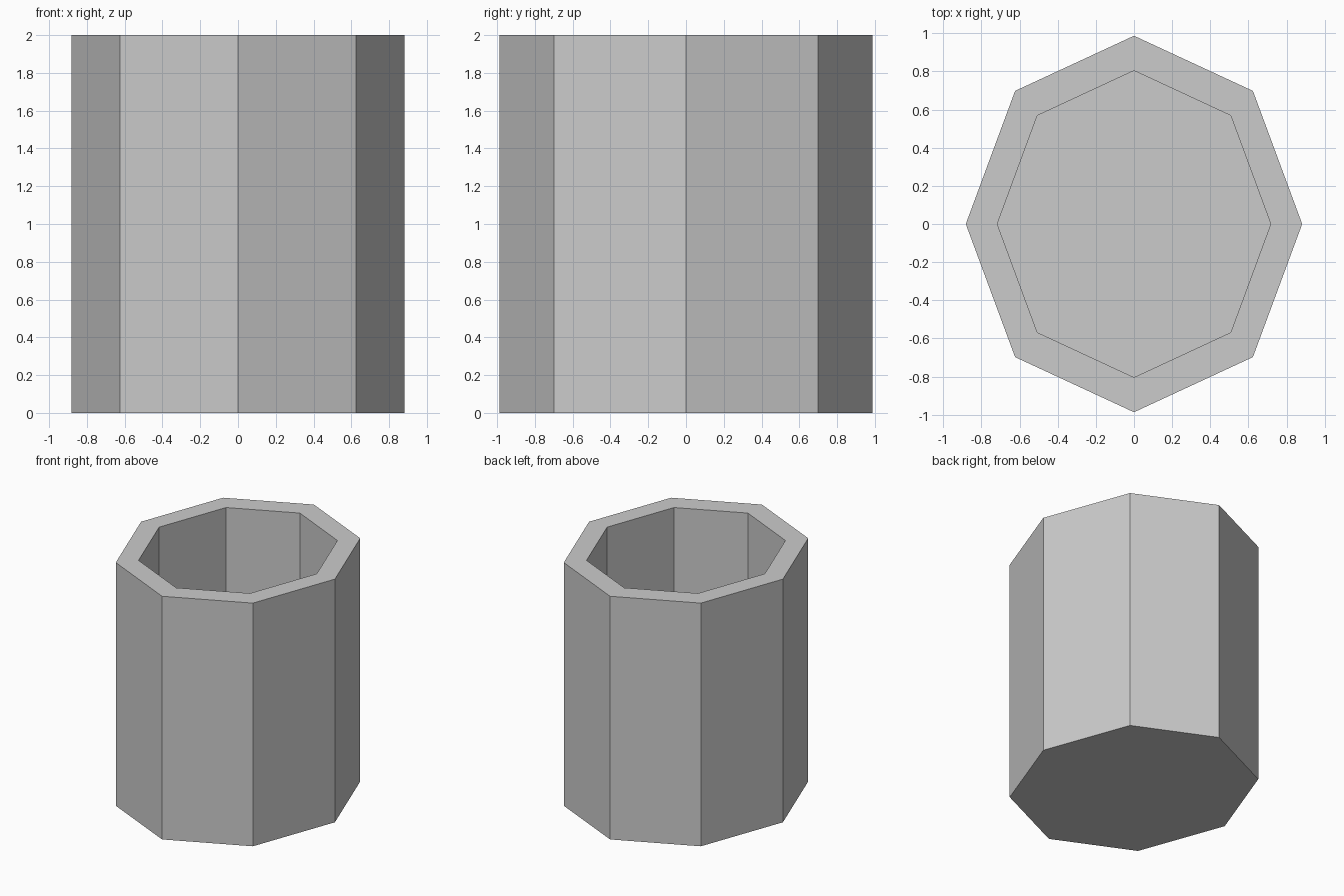
import bpy, bmesh, math

if "Cube" in bpy.data.objects:
    bpy.data.objects.remove(bpy.data.objects["Cube"])

SIDES = 8
HEIGHT = 2.0
FLOOR = 0.18
OUTER = (0.882, 0.987)
INNER = (0.717, 0.804)


def ring(bm, radii, z):
    """Octagonal loop with corners on the x and y axes."""
    angles = [2 * math.pi * i / SIDES for i in range(SIDES)]
    return [bm.verts.new((radii[0] * math.cos(a), radii[1] * math.sin(a), z))
            for a in angles]


bm = bmesh.new()

# Loops from the underside, up the outside, over the rim and down inside
loops = [ring(bm, OUTER, 0), ring(bm, OUTER, HEIGHT),
         ring(bm, INNER, HEIGHT), ring(bm, INNER, FLOOR)]
for a, b in zip(loops, loops[1:]):
    for i in range(SIDES):
        j = (i + 1) % SIDES
        bm.faces.new((a[i], a[j], b[j], b[i]))

# Underside and inner floor
bm.faces.new(loops[0][::-1])
bm.faces.new(loops[-1])
bmesh.ops.recalc_face_normals(bm, faces=bm.faces)

mesh = bpy.data.meshes.new("cup_body")
bm.to_mesh(mesh)
bm.free()
cup = bpy.data.objects.new("cup_body", mesh)
bpy.context.collection.objects.link(cup)
